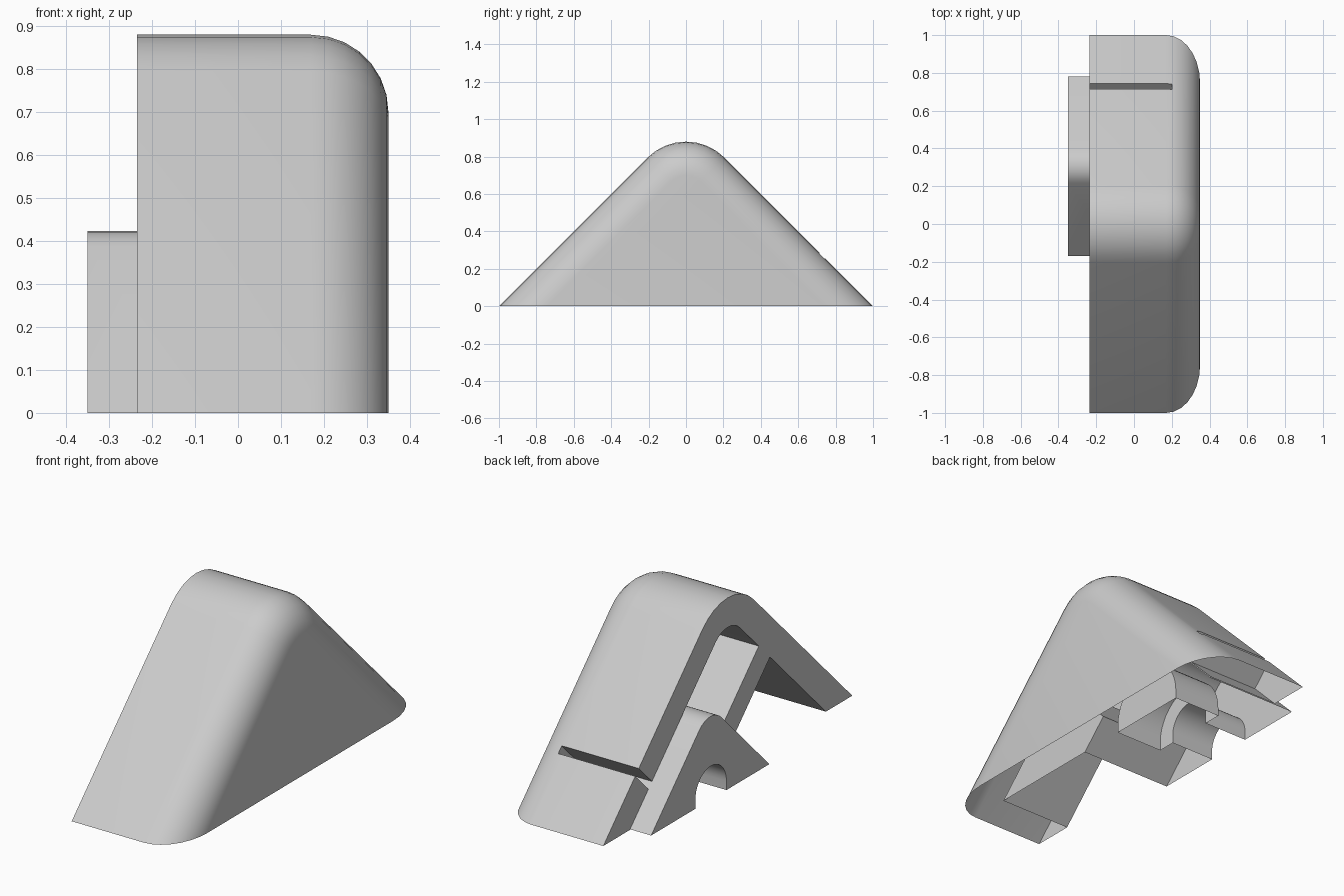
import bpy
import bmesh
from math import sin, cos, pi, sqrt

if "Cube" in bpy.data.objects:
    bpy.data.objects.remove(bpy.data.objects["Cube"])

grey = bpy.data.materials.new("light grey")
grey.use_nodes = True
grey.diffuse_color = (0.6, 0.6, 0.6, 1)
grey.node_tree.nodes["Principled BSDF"].inputs["Base Color"].default_value = (0.6, 0.6, 0.6, 1)


def gable(half, radius, cy=0, base=0, steps=8):
    """45 degree gable with a rounded ridge, as (y, z) points."""
    centre = half - radius * sqrt(2)
    pts = [(cy + half - base, base)]
    for i in range(steps + 1):
        a = pi / 4 + pi / 2 * i / steps
        pts.append((cy + radius * cos(a), centre + radius * sin(a)))
    return pts + [(cy - half + base, base)]


def arch(radius, cy, cz, base=-0.1, steps=20):
    """Round-topped doorway outline."""
    top = [(cy + radius * cos(pi * i / steps), cz + radius * sin(pi * i / steps))
           for i in range(steps + 1)]
    return [(cy + radius, base)] + top + [(cy - radius, base)]


def loft(name, rings):
    """Closed solid through a list of (x, profile) rings."""
    bm = bmesh.new()
    loops = [[bm.verts.new((x, y, z)) for y, z in pts] for x, pts in rings]
    n = len(loops[0])
    for a, b in zip(loops, loops[1:]):
        for i in range(n):
            j = (i + 1) % n
            bm.faces.new((a[i], a[j], b[j], b[i]))
    bm.faces.new(loops[0])
    bm.faces.new(loops[-1])
    bmesh.ops.recalc_face_normals(bm, faces=bm.faces)
    mesh = bpy.data.meshes.new(name)
    bm.to_mesh(mesh)
    bm.free()
    ob = bpy.data.objects.new(name, mesh)
    bpy.context.collection.objects.link(ob)
    mesh.materials.append(grey)
    return ob


def prism(name, x0, x1, pts):
    return loft(name, [(x0, pts), (x1, pts)])


def combine(ob, other, operation):
    """Boolean another solid into ob and discard it."""
    other.hide_render = True
    bpy.ops.object.select_all(action='DESELECT')
    ob.select_set(True)
    bpy.context.view_layer.objects.active = ob
    mod = ob.modifiers.new("combine", 'BOOLEAN')
    mod.operation = operation
    mod.solver = 'EXACT'
    mod.object = other
    bpy.ops.object.modifier_apply(modifier=mod.name)
    bpy.data.objects.remove(other)


def slanted(s0, s1, d0, d1):
    """Rectangle turned 45 degrees: s = y + z, d = z - y."""
    return [((s - d) / 2, (s + d) / 2) for s, d in
            ((s0, d0), (s1, d0), (s1, d1), (s0, d1))]


# Outer shell: gable with a filleted end wall
SIDE, END, WALL, FILLET, RIDGE = -0.235, 0.35, 0.15, 0.18, 0.29
rings = [(SIDE, gable(1, RIDGE))]
for i in range(8):
    a = pi / 2 * i / 7
    inset = FILLET * (1 - cos(a))
    rings.append((END - FILLET + FILLET * sin(a),
                  gable(1 - inset * sqrt(2), RIDGE - inset)))
shell = loft("shell", rings)

# Hollow inside and narrow slot through the back slope
inner = 1 - WALL * sqrt(2)
combine(shell, prism("cavity_cutter", -0.5, END - FILLET,
                     gable(inner, RIDGE - WALL, base=-0.1)), 'DIFFERENCE')
combine(shell, prism("slot_cutter", -0.5, 0.2,
                     slanted(inner - 0.005, 1.1, -0.487, -0.43)), 'DIFFERENCE')

# Inner bracket with a stepped bore
bracket = prism("bracket", -0.35, 0.18, gable(0.475, 0.125, cy=0.305))
combine(bracket, prism("bore_cutter", -0.5, 0.0, arch(0.125, 0.3, 0.045)), 'DIFFERENCE')
combine(bracket, prism("counterbore_cutter", -0.1, 0.17, arch(0.22, 0.3, 0.045)), 'DIFFERENCE')

# Rib joining the bracket to the front slope, all merged into one skin
rib = prism("rib", SIDE, 0.18, slanted(0.11, 0.29, 0.14, 0.82))
combine(shell, bracket, 'UNION')
combine(shell, rib, 'UNION')

# The skin is open underneath
bm = bmesh.new()
bm.from_mesh(shell.data)
floor = [f for f in bm.faces if all(abs(v.co.z) < 0.0005 for v in f.verts)]
bmesh.ops.delete(bm, geom=floor, context='FACES')
bm.to_mesh(shell.data)
bm.free()

bpy.ops.object.shade_smooth_by_angle(angle=pi / 6)
